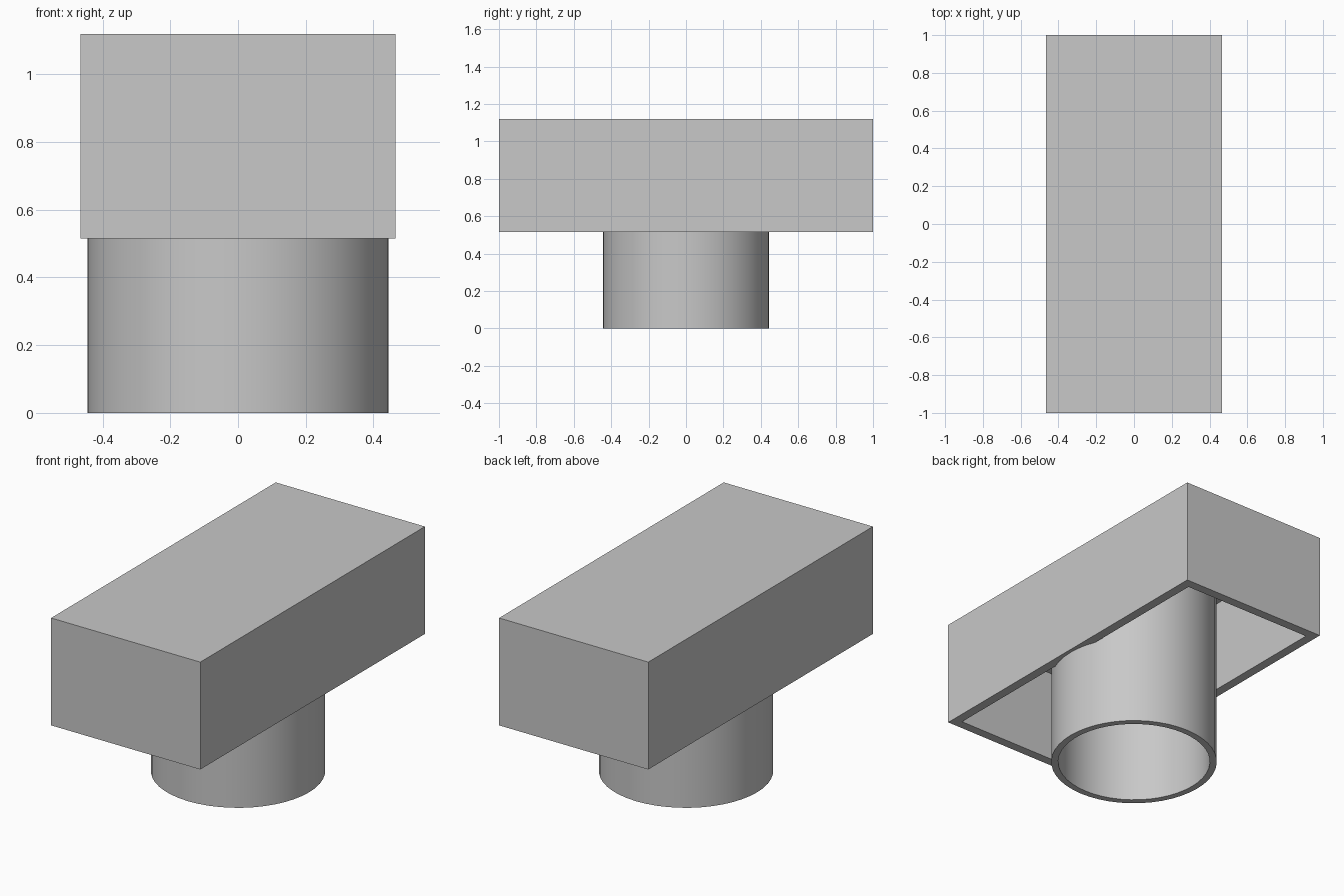
import bpy, bmesh, math
from mathutils import Matrix

cube = bpy.data.objects.get("Cube")
if cube:
    bpy.data.objects.remove(cube, do_unlink=True)

HALF_X, HALF_Y = 0.465, 1.0
BASE, TOP, WALL = 0.515, 1.12, 0.075
OUTER, INNER, SIDES = 0.445, 0.408, 48

grey = bpy.data.materials.new("light_grey")
grey.use_nodes = True
colour = (0.58, 0.58, 0.58, 1)
grey.diffuse_color = colour
grey.node_tree.nodes["Principled BSDF"].inputs["Base Color"].default_value = colour


def add_part(name, bm):
    bmesh.ops.recalc_face_normals(bm, faces=bm.faces[:])
    mesh = bpy.data.meshes.new(name)
    bm.to_mesh(mesh)
    bm.free()
    mesh.materials.append(grey)
    part = bpy.data.objects.new(name, mesh)
    bpy.context.collection.objects.link(part)
    return part


# Rectangular housing, hollow and open underneath
bm = bmesh.new()
size = (2 * HALF_X, 2 * HALF_Y, TOP - BASE)
place = Matrix.Translation((0, 0, (TOP + BASE) / 2)) @ Matrix.Diagonal((*size, 1))
bmesh.ops.create_cube(bm, size=1, matrix=place)
floor = min(bm.faces, key=lambda f: f.calc_center_median().z)
bmesh.ops.inset_region(bm, faces=[floor], thickness=WALL)
pushed = bmesh.ops.extrude_face_region(bm, geom=[floor])
verts = [g for g in pushed["geom"] if isinstance(g, bmesh.types.BMVert)]
bmesh.ops.translate(bm, verts=verts, vec=(0, 0, TOP - BASE - WALL))
if floor.is_valid:
    bmesh.ops.delete(bm, geom=[floor], context="FACES_ONLY")
add_part("housing", bm)

# Round tube, running up to the ceiling of the housing
bm = bmesh.new()
tube_top = TOP - WALL + 0.005
profile = [(OUTER, 0), (OUTER, tube_top), (INNER, tube_top), (INNER, 0)]
points = [bm.verts.new((r, 0, z)) for r, z in profile]
edges = [bm.edges.new((points[i], points[i - 1])) for i in range(len(points))]
bmesh.ops.spin(bm, geom=points + edges, cent=(0, 0, 0), axis=(0, 0, 1),
               angle=math.tau, steps=SIDES)
bmesh.ops.remove_doubles(bm, verts=bm.verts[:], dist=0.0001)
tube = add_part("tube", bm)

bpy.ops.object.select_all(action="DESELECT")
tube.select_set(True)
bpy.context.view_layer.objects.active = tube
bpy.ops.object.shade_smooth_by_angle(angle=math.radians(30))
